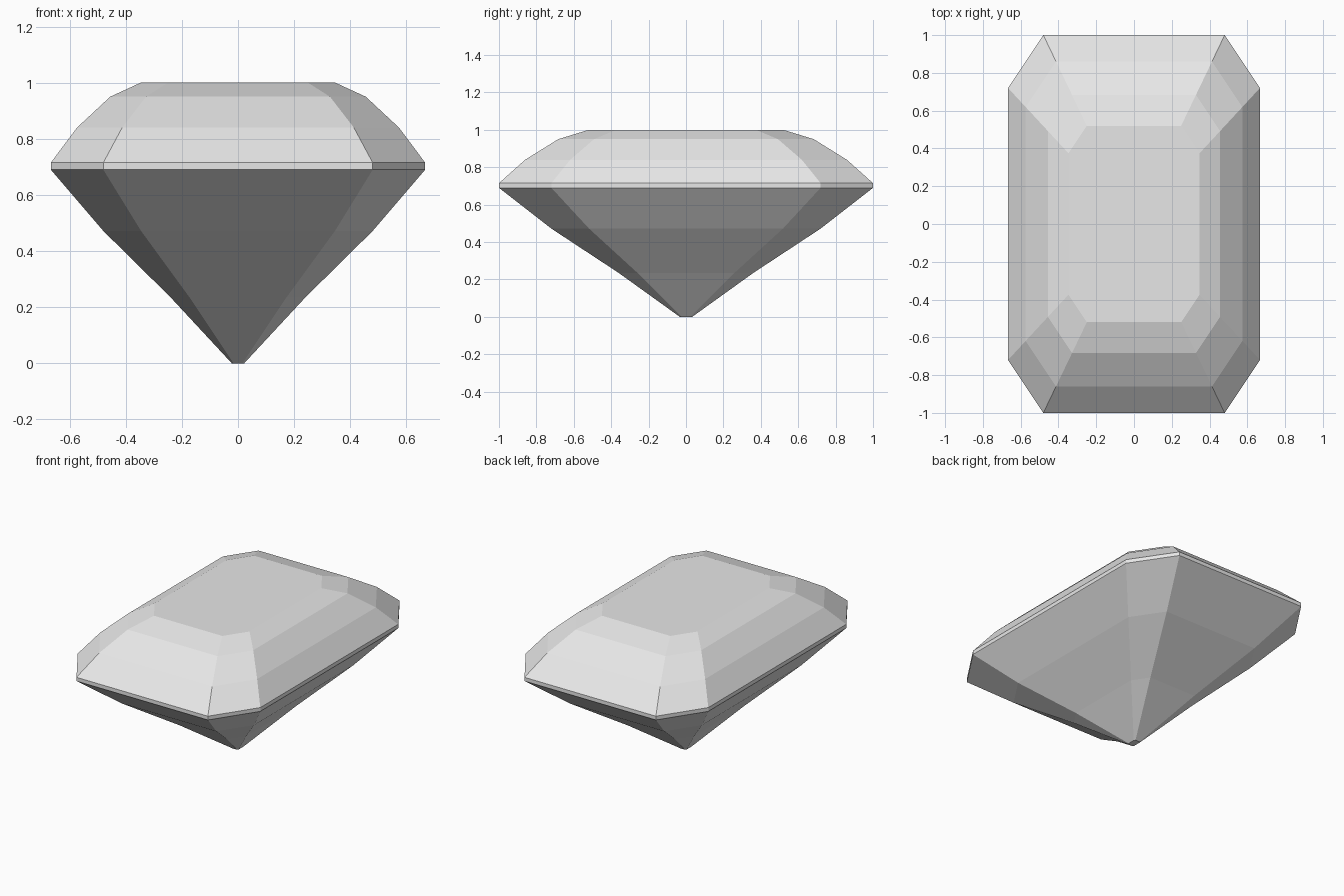
import bpy, bmesh

if "Cube" in bpy.data.objects:
    bpy.data.objects.remove(bpy.data.objects["Cube"])

# Octagonal outline of the emerald-cut stone at its girdle (half sizes)
HALF_X, HALF_Y = 0.667, 1.0
CUT_X, CUT_Y = 0.48, 0.72

# (height, scale of the outline) from the culet up to the table
LEVELS = [(0.0, 0.033), (0.235, 0.36), (0.472, 0.72), (0.69, 1.0),
          (0.715, 1.0), (0.84, 0.86), (0.95, 0.683), (1.0, 0.52)]


def outline(scale):
    quarter = [(HALF_X, CUT_Y), (CUT_X, HALF_Y)]
    pts = (quarter
           + [(-x, y) for x, y in reversed(quarter)]
           + [(-x, -y) for x, y in quarter]
           + [(x, -y) for x, y in reversed(quarter)])
    return [(x * scale, y * scale) for x, y in pts]


# Stone: stacked rings joined by flat step facets
bm = bmesh.new()
rings = [[bm.verts.new((x, y, z)) for x, y in outline(s)] for z, s in LEVELS]
for low, high in zip(rings, rings[1:]):
    for i in range(8):
        j = (i + 1) % 8
        bm.faces.new((low[i], low[j], high[j], high[i]))

# Culet and table
bm.faces.new(reversed(rings[0]))
bm.faces.new(rings[-1])
bmesh.ops.recalc_face_normals(bm, faces=bm.faces)

mesh = bpy.data.meshes.new("gemstone")
bm.to_mesh(mesh)
bm.free()
gem = bpy.data.objects.new("gemstone", mesh)
bpy.context.collection.objects.link(gem)

# Pale grey stone
mat = bpy.data.materials.new("pale grey")
mat.diffuse_color = (0.8, 0.8, 0.8, 1.0)
mat.use_nodes = True
mat.node_tree.nodes["Principled BSDF"].inputs["Base Color"].default_value = mat.diffuse_color
mesh.materials.append(mat)
